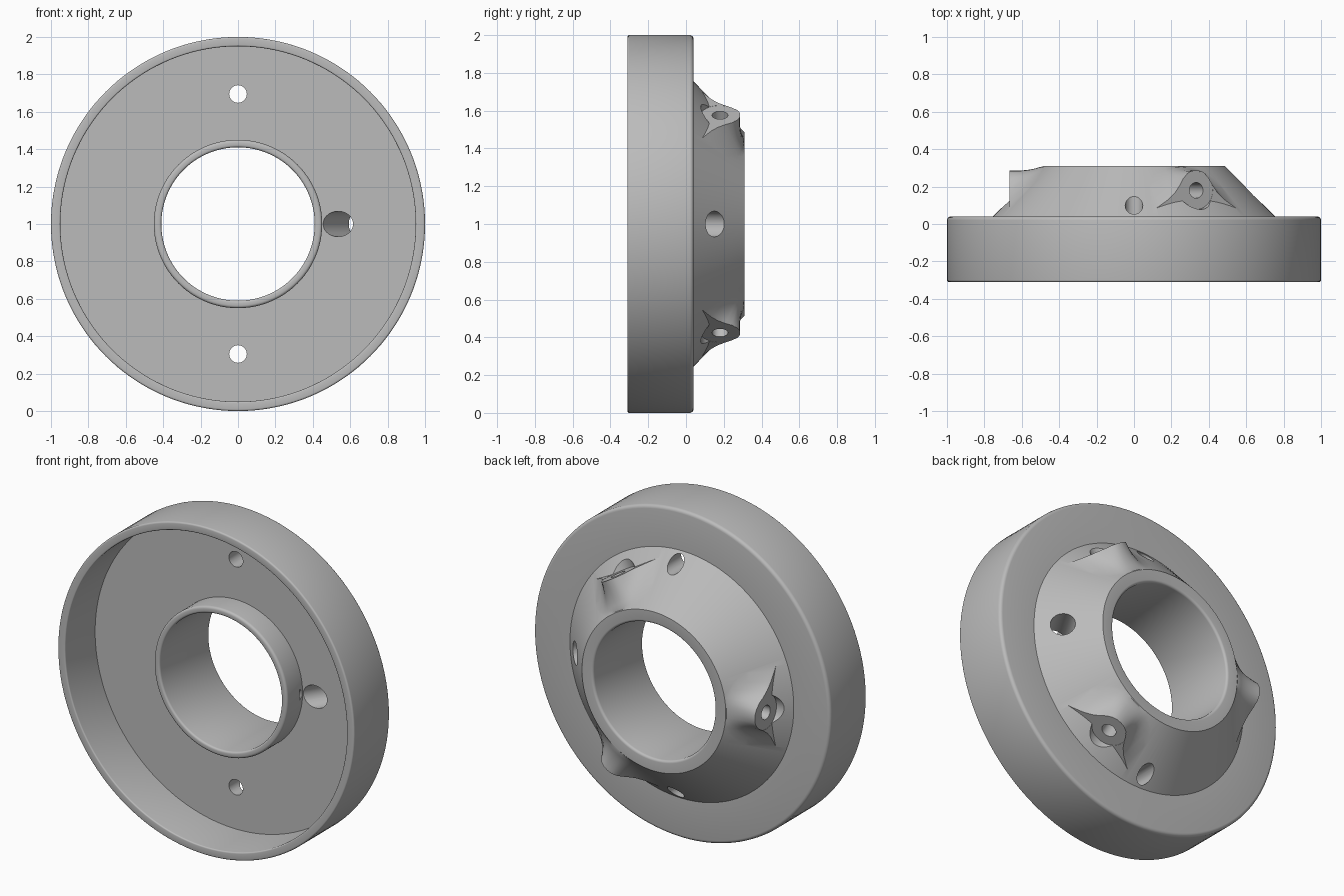
import bpy, bmesh
from math import cos, sin, pi, tau, hypot, radians
from mathutils import Vector

if "Cube" in bpy.data.objects:
    bpy.data.objects.remove(bpy.data.objects["Cube"], do_unlink=True)

CENTRE = Vector((0, 0, 1))
SEGMENTS = 144

grey = bpy.data.materials.new("plain_grey")
grey.use_nodes = True
grey.diffuse_color = (0.5, 0.5, 0.5, 1)
grey.node_tree.nodes["Principled BSDF"].inputs["Base Color"].default_value = (0.5, 0.5, 0.5, 1)


def make_object(name, bm):
    bmesh.ops.recalc_face_normals(bm, faces=bm.faces)
    mesh = bpy.data.meshes.new(name)
    bm.to_mesh(mesh)
    bm.free()
    mesh.materials.append(grey)
    obj = bpy.data.objects.new(name, mesh)
    bpy.context.collection.objects.link(obj)
    return obj


def skin(bm, rings, closed):
    """Join neighbouring rings of vertices with quads."""
    n = len(rings[0])
    for i in range(len(rings) if closed else len(rings) - 1):
        a, b = rings[i], rings[(i + 1) % len(rings)]
        for j in range(n):
            k = (j + 1) % n
            bm.faces.new((a[j], a[k], b[k], b[j]))


def lathe(name, profile):
    """Turn a closed (radius, y) profile about the wheel axis."""
    bm = bmesh.new()
    rings = []
    for s in range(SEGMENTS):
        a = tau * s / SEGMENTS
        rings.append([bm.verts.new(CENTRE + Vector((r * cos(a), y, r * sin(a))))
                      for r, y in profile])
    skin(bm, rings, True)
    return make_object(name, bm)


def cylinder(name, start, end, radius):
    axis = end - start
    bm = bmesh.new()
    bmesh.ops.create_cone(bm, cap_ends=True, segments=40, radius1=radius,
                          radius2=radius, depth=axis.length)
    obj = make_object(name, bm)
    obj.rotation_mode = "QUATERNION"
    obj.rotation_quaternion = axis.to_track_quat("Z", "Y")
    obj.location = (start + end) / 2
    return obj


def combine(target, other, operation):
    """Apply a boolean and drop the helper."""
    other.hide_render = True
    bpy.context.view_layer.update()
    mod = target.modifiers.new(operation.lower(), "BOOLEAN")
    mod.operation = operation
    mod.solver = "EXACT"
    mod.object = other
    bpy.context.view_layer.objects.active = target
    bpy.ops.object.modifier_apply(modifier=mod.name)
    bpy.data.objects.remove(other, do_unlink=True)


def rounded(r, y, dr, dy, size):
    """Quarter round at a corner; dr and dy point from the corner into the material."""
    return [(r + dr * size * (1 - cos(t)), y + dy * size * (1 - sin(t)))
            for t in (i * pi / 8 for i in range(5))]


# Cup, collar and conical hub in one turned body
profile = (
    rounded(1.0, -0.31, -1, 1, 0.01)
    + rounded(0.95, -0.31, 1, 1, 0.008)[::-1]
    + [(0.95, -0.02), (0.45, -0.02)]
    + rounded(0.45, -0.17, -1, 1, 0.015)
    + rounded(0.41, -0.17, 1, 1, 0.012)[::-1]
    + rounded(0.41, 0.31, 1, -1, 0.015)
    + [(0.485, 0.31), (0.755, 0.04)]
    + rounded(1.0, 0.04, -1, -1, 0.02)[::-1]
)
body = lathe("flanged_hub", profile)

# Flared screw pads, swept along the cone
BUMP = [(0, .16), (.03, .157), (.055, .145), (.08, .12), (.1, .09),
        (.13, .055), (.17, .028), (.22, .01), (.28, 0)]
BUMP = [(-t, h) for t, h in BUMP[:0:-1]] + BUMP
PAD_FACE = 0.665


def place(angle, u, t, y):
    return CENTRE + Vector((u * cos(angle) - t * sin(angle), y,
                            u * sin(angle) + t * cos(angle)))


def screw_pad(angle):
    bm = bmesh.new()
    rings = []
    for i in range(11):
        u = 0.46 + (PAD_FACE + 0.001 - 0.46) * i / 10
        fade = max(0, (u - 0.47) / 0.195) ** 1.3
        ring = [(t, min(0.79 - hypot(u, t) + h * fade + 0.005 * (h > 0) - 0.003, 0.307))
                for t, h in BUMP]
        ring += [(0.28, 0.02), (-0.28, 0.02)]
        rings.append([bm.verts.new(place(angle, u, t, y)) for t, y in ring])
    skin(bm, rings, False)
    bm.faces.new(rings[0])
    bm.faces.new(rings[-1])
    return make_object("screw_pad", bm)


for degrees in (60, 180, 300):
    a = radians(degrees)
    combine(body, screw_pad(a), "UNION")
    # Spot face outside the pad and blind screw hole in it
    spot = cylinder("spot_face", place(a, PAD_FACE, 0, 0.18), place(a, 1, 0, 0.18), 0.102)
    combine(body, spot, "DIFFERENCE")
    hole = cylinder("screw_hole", place(a, 0.5, 0, 0.18), place(a, 0.9, 0, 0.18), 0.042)
    combine(body, hole, "DIFFERENCE")

# Straight mounting holes above and below the bore
for side in (1, -1):
    start = CENTRE + Vector((0, -0.15, side * 0.695))
    combine(body, cylinder("mounting_hole", start, start + Vector((0, 0.6, 0)), 0.047),
            "DIFFERENCE")

# Slanted cable hole from the cup floor out through the cone
inner, outer = Vector((0.535, -0.02, 1)), Vector((0.64, 0.15, 1))
step = outer - inner
combine(body, cylinder("cable_hole", inner - step * 0.35, outer + step, 0.068), "DIFFERENCE")

# Smooth turned surfaces with crisp edges
bpy.ops.object.select_all(action="DESELECT")
body.select_set(True)
bpy.context.view_layer.objects.active = body
bpy.ops.object.shade_smooth_by_angle(angle=radians(30))
